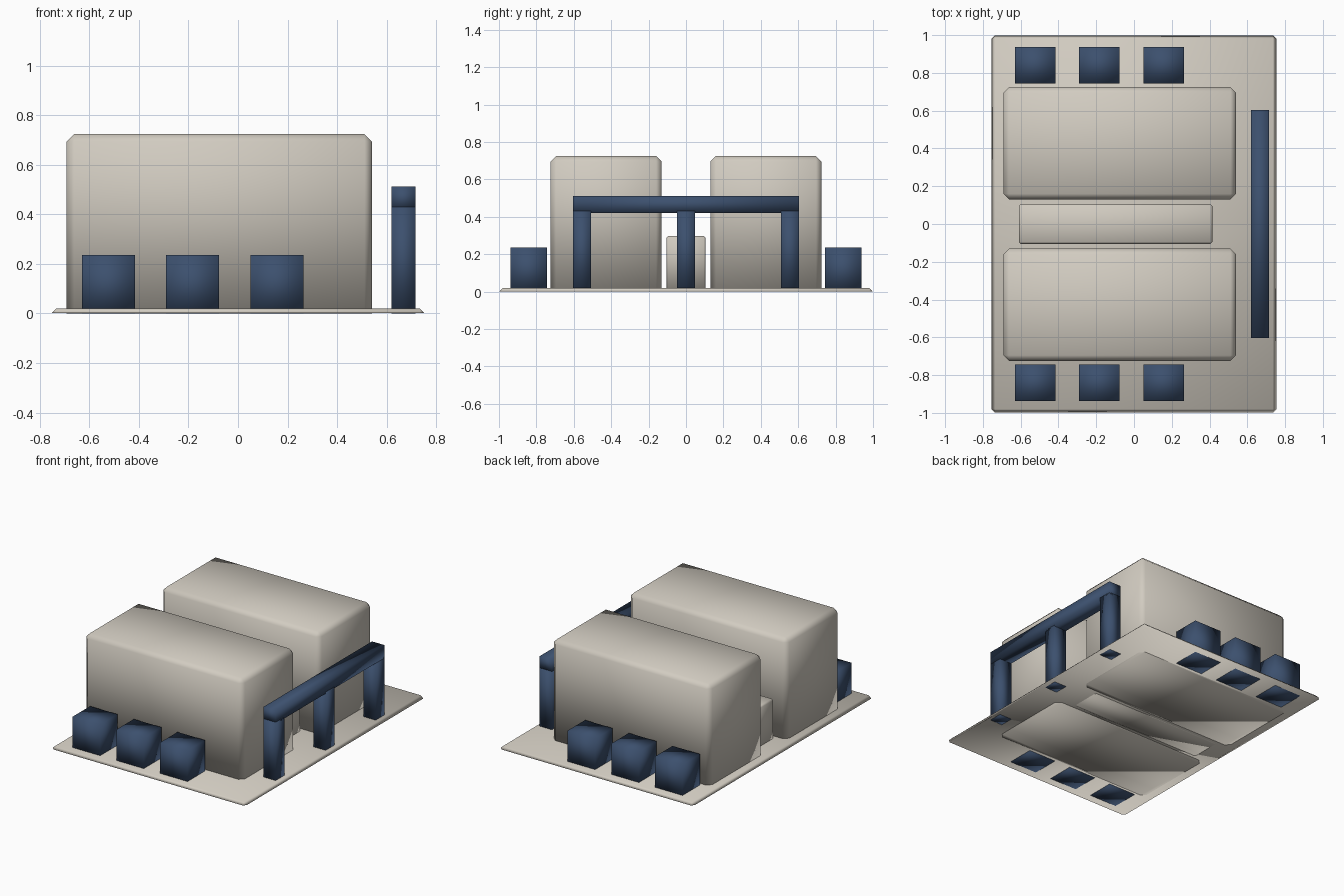
import bpy
import bmesh
from mathutils import Matrix, Vector

cube = bpy.data.objects.get("Cube")
if cube:
    bpy.data.objects.remove(cube, do_unlink=True)


def material(name, rgb):
    mat = bpy.data.materials.new(name)
    mat.use_nodes = True
    mat.diffuse_color = (*rgb, 1)
    bsdf = next(n for n in mat.node_tree.nodes if n.type == 'BSDF_PRINCIPLED')
    bsdf.inputs["Base Color"].default_value = (*rgb, 1)
    return mat


stone = material("warm_grey", (0.64, 0.60, 0.53))
blue = material("dark_blue", (0.045, 0.08, 0.155))


def block(name, x, y, top, mat, bottom=0.0, bevel=0.0, floor=0.0):
    """Box over the x and y ranges, chamfered, then cut flat at the floor."""
    lo, hi = Vector((x[0], y[0], bottom)), Vector((x[1], y[1], top))
    bm = bmesh.new()
    bmesh.ops.create_cube(bm, size=1, matrix=Matrix.Translation((lo + hi) / 2)
                          @ Matrix.Diagonal((*(hi - lo), 1)))
    if bevel:
        bmesh.ops.bevel(bm, geom=bm.edges[:], offset=bevel, segments=1,
                        affect='EDGES', clamp_overlap=True)
        bmesh.ops.remove_doubles(bm, verts=bm.verts[:], dist=0.0005)
        bmesh.ops.bisect_plane(bm, geom=bm.verts[:] + bm.edges[:] + bm.faces[:],
                               plane_co=(0, 0, floor), plane_no=(0, 0, 1),
                               clear_inner=True)
        bmesh.ops.holes_fill(bm, edges=[e for e in bm.edges if e.is_boundary])
        bmesh.ops.recalc_face_normals(bm, faces=bm.faces[:])
    for face in bm.faces:
        face.smooth = True
    mesh = bpy.data.meshes.new(name)
    bm.to_mesh(mesh)
    bm.free()
    mesh.materials.append(mat)
    obj = bpy.data.objects.new(name, mesh)
    bpy.context.collection.objects.link(obj)
    return obj


# Ground slab with sloping rim
block("base_slab", (-0.755, 0.755), (-1, 1), 0.02, stone,
      bottom=-0.02, bevel=0.0199, floor=0.001)

# Low link block between the two halls
block("link_block", (-0.61, 0.415), (-0.105, 0.105), 0.298, stone,
      bottom=-0.05, bevel=0.01)

# Two large halls, each with a row of three small units outside
for side, label in ((-1, "front"), (1, "back")):
    block(label + "_hall", (-0.692, 0.541), sorted((side * 0.13, side * 0.725)),
          0.725, stone, bottom=-0.1, bevel=0.03)
    for i in range(3):
        x = -0.63 + i * 0.34
        block(f"{label}_unit_{i + 1}", (x, x + 0.214),
              sorted((side * 0.744, side * 0.938)), 0.237, blue)

# Frame of three posts carrying a beam on the left side
for i, y in enumerate((-0.556, 0, 0.556)):
    block(f"frame_post_{i + 1}", (0.62, 0.716), (y - 0.048, y + 0.048), 0.43, blue)
block("frame_beam", (0.62, 0.716), (-0.604, 0.604), 0.512, blue, bottom=0.42)
